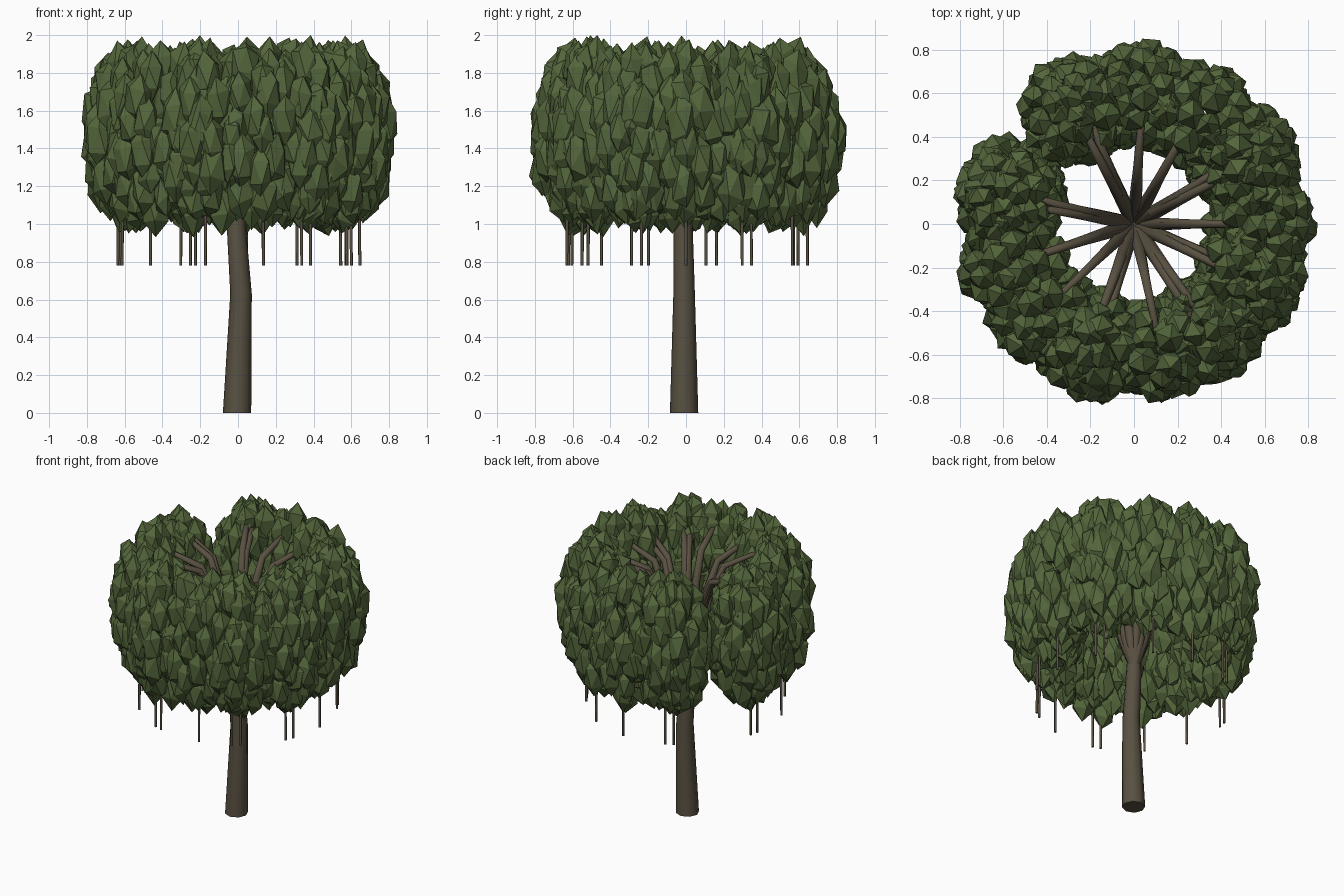
import bpy, bmesh, math, random
from mathutils import Matrix, Vector

random.seed(11)
if "Cube" in bpy.data.objects:
    bpy.data.objects.remove(bpy.data.objects["Cube"], do_unlink=True)


def material(name, color):
    mat = bpy.data.materials.new(name)
    mat.use_nodes = True
    mat.diffuse_color = color
    bsdf = mat.node_tree.nodes["Principled BSDF"]
    bsdf.inputs["Base Color"].default_value = color
    bsdf.inputs["Roughness"].default_value = 0.9
    return mat


BARK = material("bark", (0.10, 0.082, 0.054, 1))
LEAF = material("leaf", (0.085, 0.13, 0.043, 1))


def add_object(name, bm, mat):
    mesh = bpy.data.meshes.new(name)
    bm.to_mesh(mesh)
    bm.free()
    mesh.materials.append(mat)
    obj = bpy.data.objects.new(name, mesh)
    bpy.context.collection.objects.link(obj)
    return obj


def tube(name, points, radii, sides):
    """Tapered tube through the points, smooth sides and flat ends."""
    bm = bmesh.new()
    pts = [Vector(p) for p in points]
    rings = []
    side = None
    for i, (p, r) in enumerate(zip(pts, radii)):
        tangent = (pts[min(i + 1, len(pts) - 1)] - pts[max(i - 1, 0)]).normalized()
        if side is None:
            side = tangent.orthogonal()
        side = (side - tangent * side.dot(tangent)).normalized()
        up = tangent.cross(side)
        turns = [math.tau * k / sides for k in range(sides)]
        rings.append([bm.verts.new(p + r * (side * math.cos(a) + up * math.sin(a)))
                      for a in turns])
    for low, high in zip(rings, rings[1:]):
        for k in range(sides):
            n = (k + 1) % sides
            bm.faces.new((low[k], low[n], high[n], high[k])).smooth = True
    bm.faces.new(rings[0][::-1])
    bm.faces.new(rings[-1])
    return add_object(name, bm, BARK)


# Trunk with a slight bend
trunk = tube("trunk",
             [(-0.005, -0.01, 0), (0.016, -0.01, 0.63), (-0.01, -0.015, 1.0), (0, 0, 1.14)],
             [0.075, 0.057, 0.05, 0.042], 8)
for v in trunk.data.vertices:
    if v.co.z < 0.1:
        v.co.z = 0

# Arching branches that end in thin hanging shoots: (radius, height) and thickness
ARCH = [(0.0, 1.04), (0.07, 1.22), (0.17, 1.55), (0.25, 1.73), (0.44, 1.80),
        (0.58, 1.74), (0.64, 1.5), (0.645, 0.78)]
THICKNESS = [0.033, 0.032, 0.027, 0.023, 0.018, 0.014, 0.01, 0.008]
SINGLE = [0, 61, 86, 198, 224, 282]
PAIRED = [30, 115.5, 168, 252, 304, 336]
ANGLES = sorted(SINGLE + [a + d for a in PAIRED for d in (-2.5, 2.5)])


def branch(name, degrees):
    a = math.radians(degrees)
    lift = random.uniform(-0.04, 0.04)
    path = [(r * math.cos(a), r * math.sin(a), z + (lift if 1.3 < z < 1.9 else 0))
            for r, z in ARCH]
    tube(name, path, THICKNESS, 6)


# Leaf clump: a round shell of faceted leaf masses, drawn out tall
LEAVES = 54
CENTRE, MIDDLE = 0.58, 1.465
SHELL, STRETCH = 0.208, 1.92


def leaf_clump(name, degrees):
    a = math.radians(degrees)
    place = (Matrix.Translation((CENTRE * math.cos(a), CENTRE * math.sin(a), MIDDLE))
             @ Matrix.Diagonal((1, 1, STRETCH, 1)))
    start = random.uniform(0, math.tau)
    bm = bmesh.new()
    for k in range(LEAVES):
        # Even spiral over the ball, loosened at random
        h = 1 - 2 * (k + 0.5) / LEAVES
        ring = math.sqrt(1 - h * h)
        turn = start + k * 2.4
        direction = Vector((ring * math.cos(turn), ring * math.sin(turn), h))
        direction += Vector([random.uniform(-0.15, 0.15) for _ in range(3)])
        spot = direction.normalized() * SHELL * random.uniform(0.88, 1.02)
        pose = (place @ Matrix.Translation(spot)
                @ Matrix.Rotation(random.uniform(0, math.tau), 4, 'Z')
                @ Matrix.Rotation(random.uniform(-0.4, 0.4), 4, 'X'))
        leaf = bmesh.ops.create_icosphere(bm, subdivisions=1, matrix=pose,
                                          radius=random.uniform(0.066, 0.082))
        for v in leaf["verts"]:
            v.co += Vector([random.uniform(-0.008, 0.008) for _ in range(3)])
            v.co.z = max(0.93, min(v.co.z, 2.0))
    add_object(name, bm, LEAF)


for i, degrees in enumerate(ANGLES, 1):
    branch(f"branch_{i}", degrees)
    leaf_clump(f"leaf_clump_{i}", degrees)
